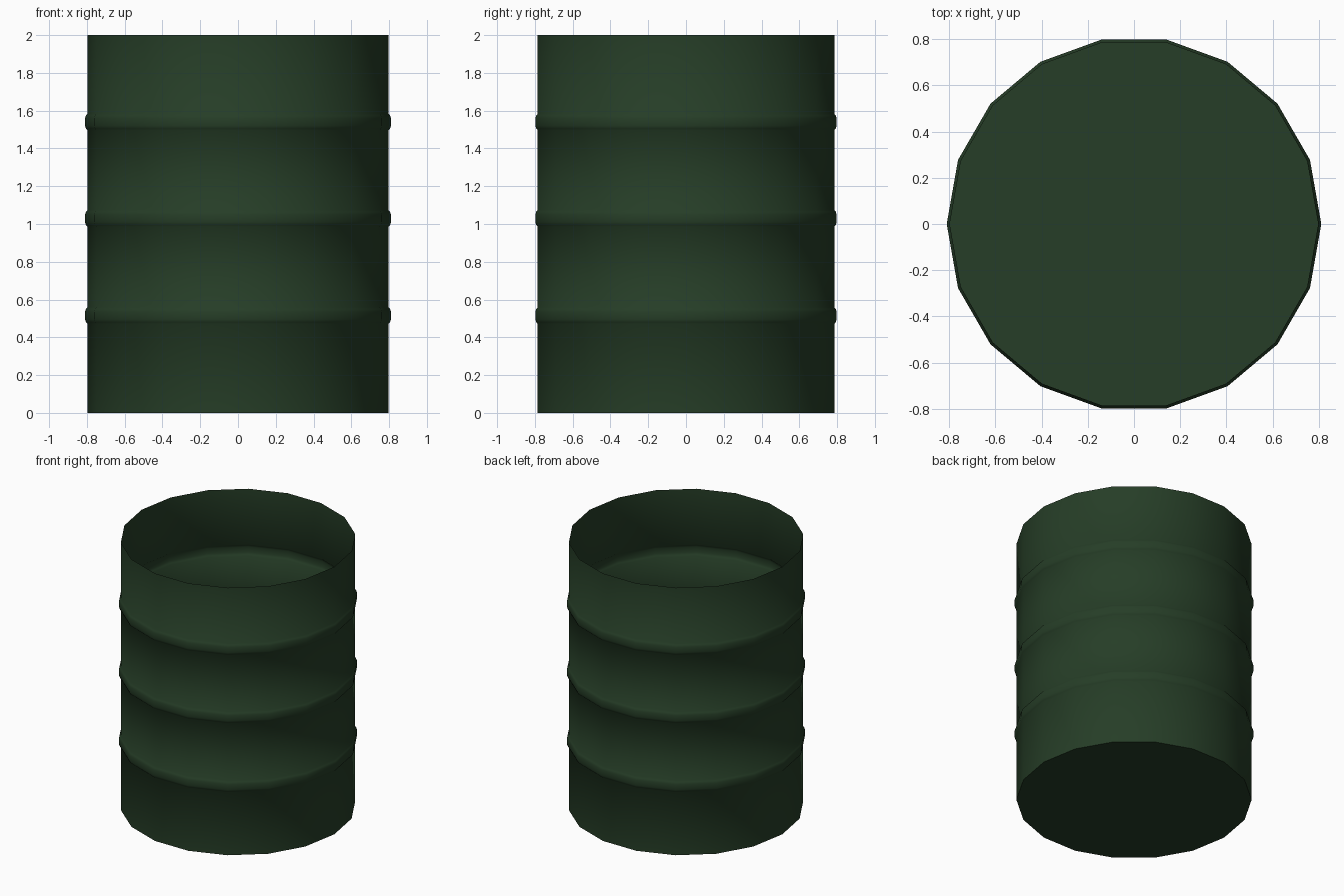
import bpy, bmesh, math

if "Cube" in bpy.data.objects:
    bpy.data.objects.remove(bpy.data.objects["Cube"])

SIDES, R = 18, 0.797

green = bpy.data.materials.new("dark green")
green.diffuse_color = (0.019, 0.047, 0.020, 1)
green.use_nodes = True
green.node_tree.nodes["Principled BSDF"].inputs["Base Color"].default_value = green.diffuse_color

# side profile: straight wall with three rolled ribs
profile = [(R, 0.0)]
for zc in (0.515, 1.03, 1.54):
    for dz, dr in ((-0.044, 0), (-0.035, 0.008), (-0.02, 0.013), (0.02, 0.013), (0.035, 0.008), (0.044, 0)):
        profile.append((R + dr, zc + dz))
profile.append((R, 2.0))

# barrel shell: open top, closed floor
bm = bmesh.new()
rings = []
for r, z in profile:
    rings.append([bm.verts.new((r * math.cos(2 * math.pi * i / SIDES),
                                r * math.sin(2 * math.pi * i / SIDES), z)) for i in range(SIDES)])
for a, b in zip(rings, rings[1:]):
    for i in range(SIDES):
        j = (i + 1) % SIDES
        bm.faces.new((a[i], a[j], b[j], b[i]))
bm.faces.new(rings[0][::-1])

mesh = bpy.data.meshes.new("barrel_shell")
bm.to_mesh(mesh)
bm.free()
mesh.materials.append(green)
barrel = bpy.data.objects.new("barrel_shell", mesh)
bpy.context.collection.objects.link(barrel)
bpy.context.view_layer.objects.active = barrel
barrel.select_set(True)
bpy.ops.object.shade_smooth_by_angle(angle=math.radians(60))
